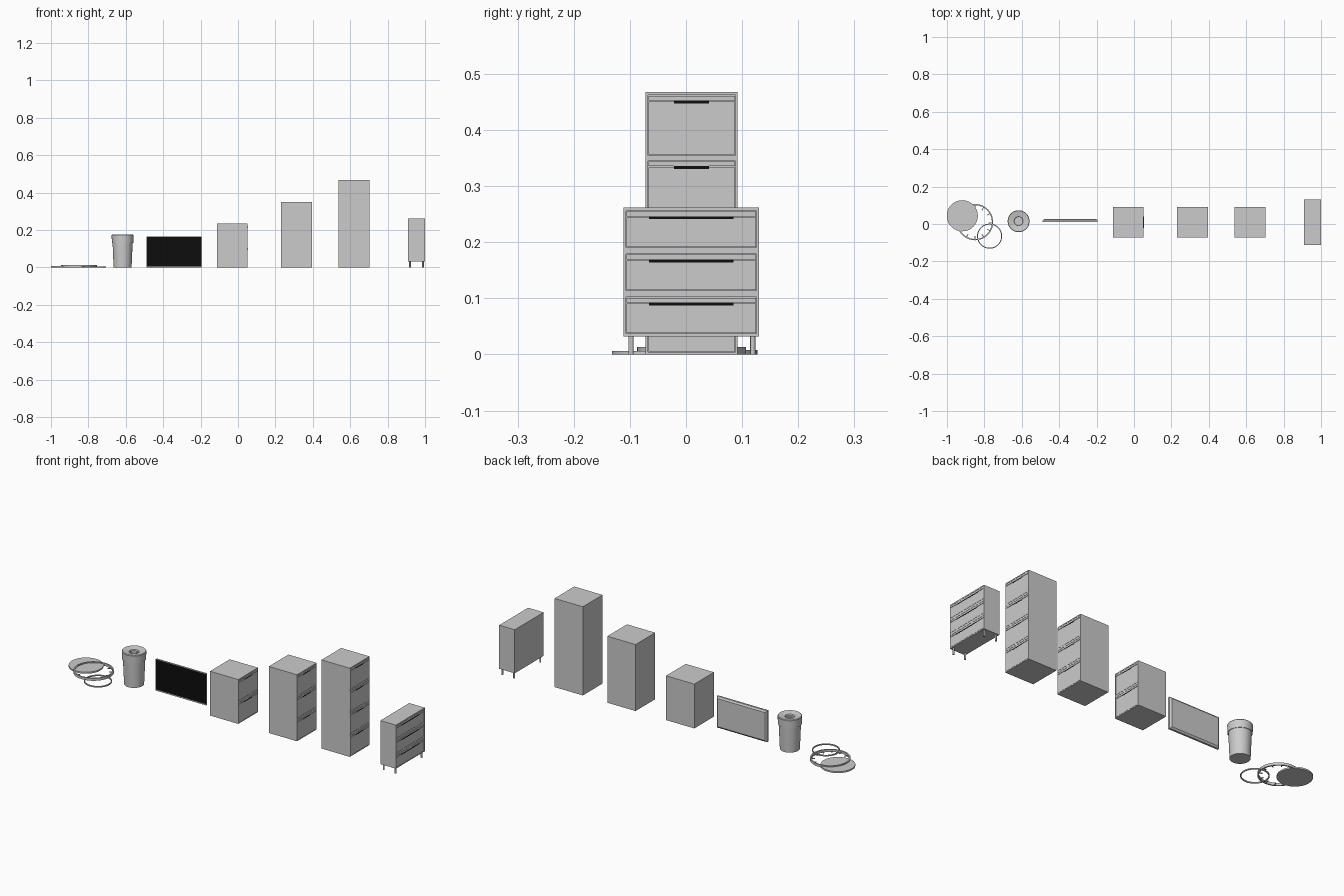
import bpy, bmesh, math
from mathutils import Matrix, Vector

if "Cube" in bpy.data.objects:
    bpy.data.objects.remove(bpy.data.objects["Cube"])

black = bpy.data.materials.new("black")
black.diffuse_color = (0.004, 0.004, 0.004, 1)
black.use_nodes = True
black.node_tree.nodes["Principled BSDF"].inputs["Base Color"].default_value = black.diffuse_color


def finish(name, bm, mat=None, smooth=False):
    bmesh.ops.recalc_face_normals(bm, faces=bm.faces)
    me = bpy.data.meshes.new(name)
    bm.to_mesh(me)
    bm.free()
    ob = bpy.data.objects.new(name, me)
    bpy.context.collection.objects.link(ob)
    if mat:
        me.materials.append(mat)
    if smooth:
        bpy.ops.object.select_all(action='DESELECT')
        ob.select_set(True)
        bpy.context.view_layer.objects.active = ob
        bpy.ops.object.shade_smooth_by_angle(angle=math.radians(35))
    return ob


def boxes(name, items, mat=None):
    """Each item is (x0, x1, y0, y1, z0, z1)."""
    bm = bmesh.new()
    for x0, x1, y0, y1, z0, z1 in items:
        m = Matrix.Translation(((x0 + x1) / 2, (y0 + y1) / 2, (z0 + z1) / 2))
        m = m @ Matrix.Diagonal((x1 - x0, y1 - y0, z1 - z0, 1))
        bmesh.ops.create_cube(bm, size=1, matrix=m)
    return finish(name, bm, mat)


def lathe(name, profile, centre, closed=False, n=48):
    """Spin (radius, z) points about a vertical axis."""
    bm = bmesh.new()
    pts = profile + profile[:1] if closed else profile
    vs = [bm.verts.new((r, 0, z)) for r, z in pts]
    es = [bm.edges.new(p) for p in zip(vs, vs[1:])]
    bmesh.ops.spin(bm, geom=vs + es, cent=(0, 0, 0), axis=(0, 0, 1),
                   angle=math.tau, steps=n, use_merge=True)
    bmesh.ops.remove_doubles(bm, verts=bm.verts, dist=1e-5)
    bmesh.ops.translate(bm, vec=Vector(centre), verts=bm.verts)
    return finish(name, bm, smooth=True)


def cabinet(name, x0, x1, y0, y1, z0, z1, count, first, height, pitch, side, grip):
    """Drawer cabinet whose drawers face +x."""
    d, g = 0.006, 0.001
    case = [(x0, x1 - d, y0, y1, z0, z1),
            (x1 - d, x1, y0, y0 + side, z0, z1),
            (x1 - d, x1, y1 - side, y1, z0, z1)]
    a, b = y0 + side, y1 - side
    fronts, grips = [], []
    low = z0
    for i in range(count):
        zb = first + i * pitch
        zt = zb + height
        case.append((x1 - d, x1, a, b, low, zb))
        low = zt
        # lip strip over the drawer front, with a thin shadow gap between
        fronts.append((x1 - d, x1, a + g, b - g, zb + g, zt - 0.0115))
        fronts.append((x1 - d, x1, a + g, b - g, zt - 0.0095, zt - g))
        c = (y0 + y1) / 2
        grips.append((x1 - d, x1 + 0.0004, c - grip, c + grip, zt - 0.0145, zt - 0.0095))
    case.append((x1 - d, x1, a, b, low, z1))
    boxes(name + "_case", case)
    boxes(name + "_drawer_fronts", fronts)
    boxes(name + "_drawer_grips", grips, black)


# Three filing cabinets
for label, x0, n in (("low", -0.113, 2), ("medium", 0.23, 3), ("tall", 0.538, 4)):
    cabinet(label + "_filing_cabinet", x0, x0 + 0.165, -0.072, 0.092, 0, 0.117 * n,
            n, 0.004, 0.107, 0.117, 0.004, 0.031)

# Sideboard on round legs
cabinet("sideboard", 0.909, 0.9996, -0.111, 0.13, 0.032, 0.262,
        3, 0.037, 0.065, 0.0768, 0.004, 0.075)
for i, (x, y) in enumerate([(x, y) for x in (0.92, 0.989) for y in (-0.098, 0.119)]):
    lathe(f"sideboard_leg_{i + 1}", [(0, 0), (0.0045, 0), (0.0045, 0.033), (0, 0.033)],
          (x, y, 0), n=16)

# Television: screen, thin frame and bevelled back
tx0, tx1, th = -0.488, -0.194, 0.166
e = 0.004
boxes("television_frame", [(tx0, tx1, 0.011, 0.02, 0, e + 0.002),
                           (tx0, tx1, 0.011, 0.02, th - e / 2, th),
                           (tx0, tx0 + e / 2, 0.011, 0.02, e + 0.002, th - e / 2),
                           (tx1 - e / 2, tx1, 0.011, 0.02, e + 0.002, th - e / 2)])
boxes("television_screen", [(tx0 + e / 2, tx1 - e / 2, 0.012, 0.018, e + 0.002, th - e / 2)], black)
back = bmesh.new()
rings = [[back.verts.new(p) for p in ((tx0 + i, y, i), (tx1 - i, y, i),
                                      (tx1 - i, y, th - i), (tx0 + i, y, th - i))]
         for i, y in ((0.0005, 0.018), (0.0005, 0.021), (0.009, 0.027))]
for r, s in zip(rings, rings[1:]):
    for k in range(4):
        back.faces.new((r[k], r[(k + 1) % 4], s[(k + 1) % 4], s[k]))
back.faces.new(rings[0])
back.faces.new(rings[-1])
finish("television_back", back)

# Waste bin with collared lid and round opening
bin_at = (-0.617, 0.015, 0)
lathe("bin_body", [(0, 0), (0.048, 0), (0.054, 0.14), (0.051, 0.14), (0.045, 0.004), (0, 0.004)], bin_at)
lathe("bin_lid", [(0.0545, 0.132), (0.0575, 0.132), (0.0585, 0.173), (0.056, 0.176),
                  (0.024, 0.170), (0.022, 0.166), (0.022, 0.162), (0.053, 0.168)],
      bin_at, closed=True)

# Wall clock laid out in parts: face disc, rim with hour marks, front bezel
lathe("clock_face", [(0, 0), (0.083, 0), (0.083, 0.008), (0, 0.008)], (-0.918, 0.044, 0), n=64)
lathe("clock_rim", [(0.090, 0), (0.097, 0), (0.097, 0.013), (0.090, 0.013)],
      (-0.85, 0.01, 0), closed=True, n=64)
marks = bmesh.new()
for i in range(12):
    m = (Matrix.Translation((-0.85, 0.01, 0.004)) @ Matrix.Rotation(i * math.tau / 12, 4, 'Z')
         @ Matrix.Translation((0.083, 0, 0)) @ Matrix.Diagonal((0.018, 0.004, 0.004, 1)))
    bmesh.ops.create_cube(marks, size=1, matrix=m)
finish("clock_hour_marks", marks)
lathe("clock_bezel", [(0.062, 0), (0.067, 0), (0.067, 0.006), (0.062, 0.006)],
      (-0.772, -0.065, 0), closed=True, n=64)
